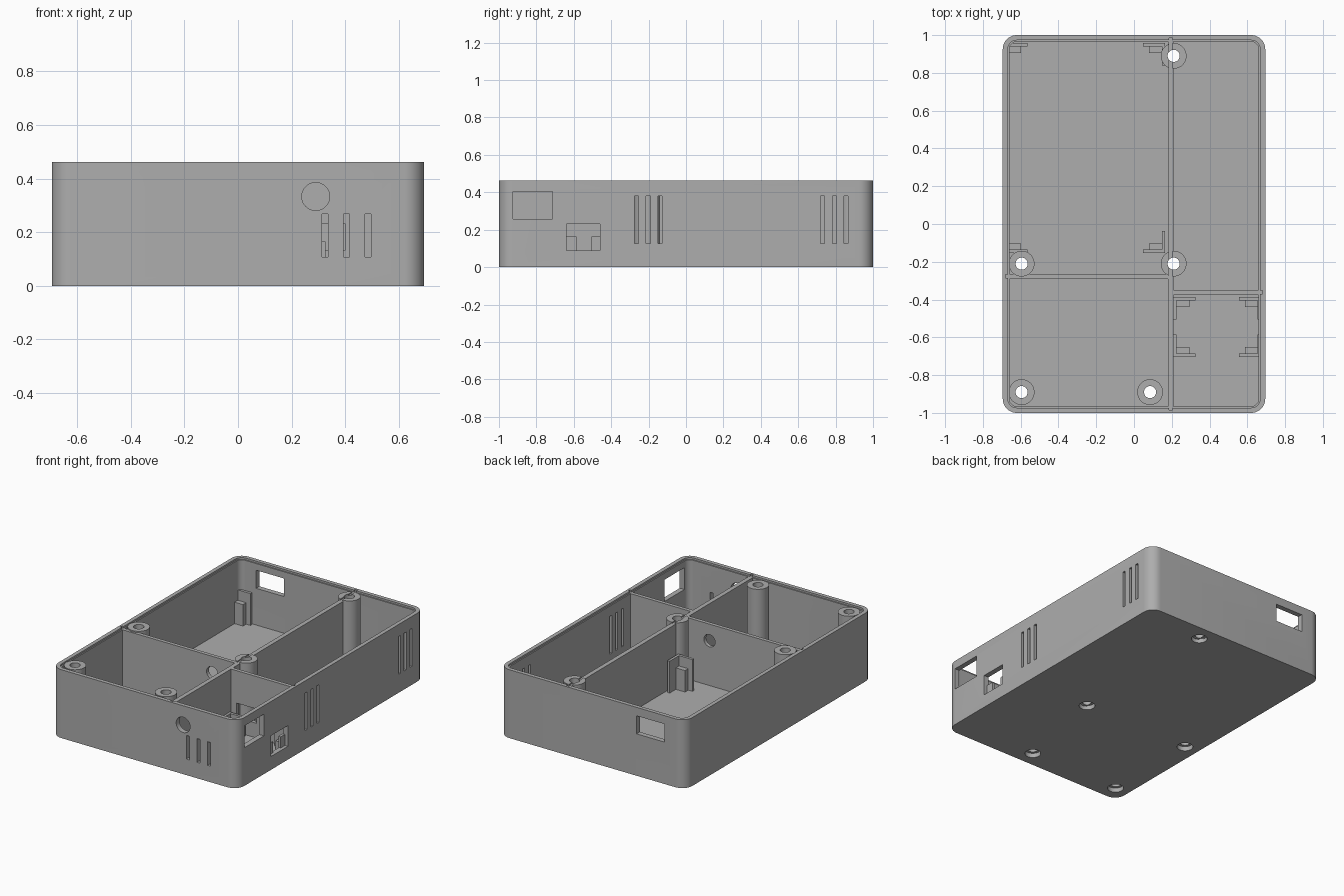
import bpy, bmesh, math
from mathutils import Vector, Matrix

if "Cube" in bpy.data.objects:
    bpy.data.objects.remove(bpy.data.objects["Cube"], do_unlink=True)

grey = bpy.data.materials.new("plain_grey")
grey.use_nodes = True
COLOUR = (0.42, 0.42, 0.42, 1)
grey.diffuse_color = COLOUR
grey.node_tree.nodes["Principled BSDF"].inputs["Base Color"].default_value = COLOUR

HX, HY, TOP = 0.695, 1.0, 0.462     # half width, half length, height
WALL, FLOOR, LEDGE = 0.035, 0.035, 0.45


def finish(name, bm):
    mesh = bpy.data.meshes.new(name)
    bmesh.ops.recalc_face_normals(bm, faces=bm.faces)
    bm.to_mesh(mesh)
    bm.free()
    ob = bpy.data.objects.new(name, mesh)
    bpy.context.collection.objects.link(ob)
    mesh.materials.append(grey)
    return ob


def box(name, x, y, z):
    """Box from (min, max) ranges on each axis."""
    bm = bmesh.new()
    size = [r[1] - r[0] for r in (x, y, z)]
    mid = [(r[0] + r[1]) / 2 for r in (x, y, z)]
    bmesh.ops.create_cube(bm, size=1, matrix=Matrix.Translation(mid) @ Matrix.Diagonal(size + [1]))
    return finish(name, bm)


def rod(name, centre, radius, length, axis="Z", sides=40):
    """Cylinder around its centre, along Z or Y."""
    bm = bmesh.new()
    turn = Matrix.Rotation(math.pi / 2, 4, "X") if axis == "Y" else Matrix.Identity(4)
    bmesh.ops.create_cone(bm, cap_ends=True, segments=sides, radius1=radius, radius2=radius,
                          depth=length, matrix=Matrix.Translation(centre) @ turn)
    return finish(name, bm)


def rounded_slab(name, inset, z0, z1, radius, steps=10):
    """Case outline with round corners, inset from the outside, pulled from z0 to z1."""
    bm = bmesh.new()
    ring = []
    for quarter, (sx, sy) in enumerate(((1, 1), (-1, 1), (-1, -1), (1, -1))):
        cx, cy = sx * (HX - inset - radius), sy * (HY - inset - radius)
        for i in range(steps + 1):
            a = math.pi / 2 * (quarter + i / steps)
            ring.append(bm.verts.new((cx + radius * math.cos(a), cy + radius * math.sin(a), z0)))
    face = bm.faces.new(ring)
    out = bmesh.ops.extrude_face_region(bm, geom=[face])
    moved = [v for v in out["geom"] if isinstance(v, bmesh.types.BMVert)]
    bmesh.ops.translate(bm, verts=moved, vec=(0, 0, z1 - z0))
    return finish(name, bm)


def cut(target, *cutters):
    """Subtract the cutters from the target and remove them."""
    bpy.context.view_layer.objects.active = target
    for c in cutters:
        c.hide_render = True
        mod = target.modifiers.new("cut", "BOOLEAN")
        mod.operation, mod.solver, mod.object = "DIFFERENCE", "EXACT", c
        bpy.ops.object.modifier_apply(modifier=mod.name)
        bpy.data.objects.remove(c, do_unlink=True)


# Tray with a thin lip around the rim
shell = rounded_slab("case_shell", 0, 0, TOP, 0.075)
cut(shell, rounded_slab("cavity", WALL, FLOOR, 1, 0.04),
    rounded_slab("lip_step", 0.027, LEDGE, 1, 0.048))

# Openings in the right, front and back walls
side, front, back = (0.6, 0.8), (-1.1, -0.9), (0.9, 1.1)
openings = [box("window", side, (-0.925, -0.715), (0.258, 0.405)),
            box("port", side, (-0.64, -0.46), (0.09, 0.23)),
            box("back_window", (-0.54, -0.33), back, (0.283, 0.405)),
            rod("button_hole", (0.29, -1, 0.333), 0.052, 0.2, "Y")]
for start in (-0.265, 0.73):
    for i in range(3):
        y = start + i * 0.063
        openings.append(box("side_vent", side, (y - 0.011, y + 0.011), (0.125, 0.38)))
for i in range(3):
    x = 0.325 + i * 0.08
    openings.append(box("front_vent", (x - 0.011, x + 0.011), front, (0.108, 0.268)))
# Notches in the lip where the dividers meet it
openings += [box("notch", (0.186, 0.204), (-0.985, 0.985), (LEDGE, 1)),
             box("notch", (-0.68, 0.19), (-0.286, -0.268), (LEDGE, 1)),
             box("notch", (0.2, 0.68), (-0.371, -0.353), (LEDGE, 1))]
cut(shell, *openings)

# Dividers between the four compartments
low = FLOOR - 0.01
long_divider = box("long_divider", (0.18, 0.21), (-0.97, 0.97), (low, LEDGE))
left_divider = box("rear_left_divider", (-0.67, 0.19), (-0.29, -0.265), (low, LEDGE))
right_divider = box("rear_right_divider", (0.2, 0.67), (-0.375, -0.35), (low, LEDGE))
cut(left_divider, rod("cable_hole", (0.01, -0.28, 0.338), 0.042, 0.2, "Y"))
cut(right_divider, box("cable_slot", (0.25, 0.402), (-0.5, -0.2), (0.134, 0.231)))

# Screw posts, bored through and counterbored from below
for n, (x, y) in enumerate(((-0.595, -0.21), (0.21, 0.89), (0.21, -0.21),
                            (-0.595, -0.89), (0.085, -0.89))):
    post_top = TOP - 0.004
    post = rod("screw_post_%d" % (n + 1), (x, y, (post_top + 0.03) / 2), 0.068, post_top - 0.03)
    cut(post, rod("bore", (x, y, 0.3), 0.032, 1))
    if x > 0.2:
        cut(post, box("slit", (0.186, 0.204), (y - 0.1, y + 0.1), (LEDGE, 1)))
        cut(long_divider, rod("bore", (x, y, 0.3), 0.032, 1))
    cut(shell, rod("bore", (x, y, 0), 0.032, 0.2), rod("counterbore", (x, y, 0), 0.05, 0.062))


def board_corner(name, x, y, sx, sy, arm_top, rest_top):
    """L-shaped guide plus a lower rest; (x, y) is the board corner, sx/sy point inward."""
    def span(a, b, s, o):
        return tuple(sorted((o + s * a, o + s * b)))
    t, arm, z0 = 0.018, 0.1, low
    box(name + "_guide_a", span(-t, arm, sx, x), span(-t, 0, sy, y), (z0, arm_top))
    box(name + "_guide_b", span(-t, 0, sx, x), span(-t, arm, sy, y), (z0, arm_top))
    box(name + "_rest", span(0, 0.068, sx, x), span(0, 0.034, sy, y), (z0, rest_top))


# Circuit board holders in two compartments
for label, xs, ys, arm_top, rest_top in (
        ("large_board", (-0.665, 0.147), (-0.136, 0.94), 0.25, 0.18),
        ("small_board", (0.226, 0.655), (-0.686, -0.405), 0.165, 0.09)):
    for i, sx in enumerate((1, -1)):
        for j, sy in enumerate((1, -1)):
            board_corner("%s_%s_%s" % (label, ("left", "right")[i], ("front", "back")[j]),
                         xs[i], ys[j], sx, sy, arm_top, rest_top)

# Smooth the round corners and posts, keep edges sharp
bpy.ops.object.select_all(action="DESELECT")
for ob in bpy.context.collection.objects:
    if ob.type == "MESH" and ob.name.startswith(("case", "screw", "long", "rear")):
        ob.select_set(True)
        bpy.context.view_layer.objects.active = ob
bpy.ops.object.shade_smooth_by_angle(angle=math.radians(30))
